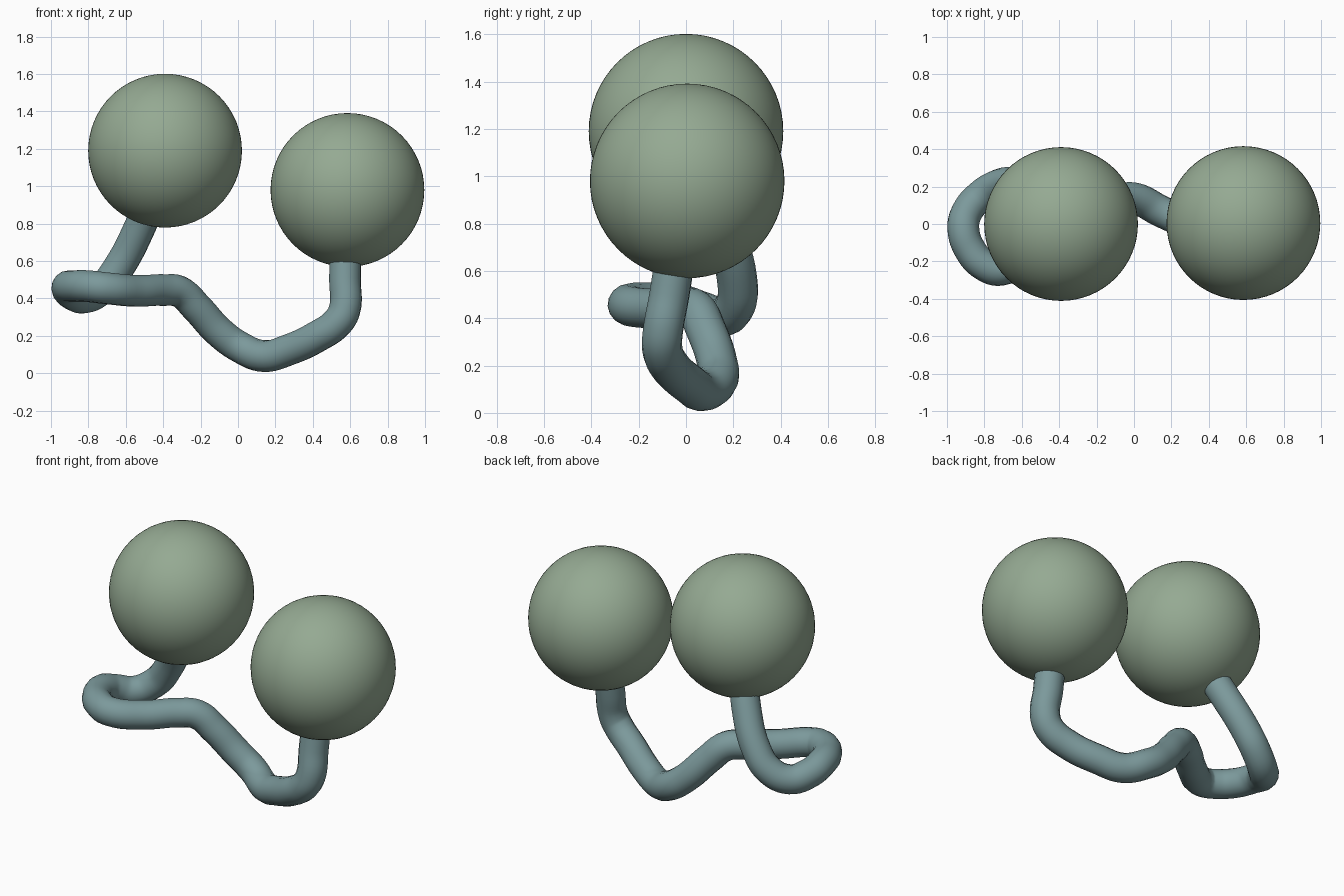
import bpy

if "Cube" in bpy.data.objects:
    bpy.data.objects.remove(bpy.data.objects["Cube"])


def material(name, color):
    mat = bpy.data.materials.new(name)
    mat.diffuse_color = (*color, 1)
    mat.use_nodes = True
    mat.node_tree.nodes["Principled BSDF"].inputs["Base Color"].default_value = mat.diffuse_color
    return mat


ball_mat = material("muted_green", (0.30, 0.40, 0.29))
cord_mat = material("slate_teal", (0.20, 0.32, 0.33))


def ball(name, loc):
    bpy.ops.mesh.primitive_uv_sphere_add(segments=64, ring_count=32, radius=0.411, location=loc)
    ob = bpy.context.object
    ob.name = name
    ob.data.materials.append(ball_mat)
    bpy.ops.object.shade_smooth()


# Two balls
ball("left_ball", (-0.39, 0, 1.19))
ball("right_ball", (0.585, 0.005, 0.98))

# Winding cord joining the undersides of the balls
path = [(-0.47, 0.10, 0.92), (-0.53, 0.16, 0.77), (-0.635, 0.215, 0.57),
        (-0.72, 0.21, 0.46), (-0.82, 0.15, 0.405), (-0.895, 0.06, 0.43),
        (-0.912, -0.03, 0.46), (-0.875, -0.14, 0.465), (-0.80, -0.22, 0.465),
        (-0.71, -0.245, 0.455), (-0.54, -0.14, 0.44), (-0.40, -0.02, 0.445),
        (-0.31, 0.04, 0.435), (-0.22, 0.085, 0.35), (-0.10, 0.13, 0.22),
        (0.01, 0.135, 0.14), (0.14, 0.07, 0.092), (0.27, 0.01, 0.125),
        (0.43, -0.07, 0.20), (0.53, -0.10, 0.27), (0.57, -0.098, 0.34),
        (0.572, -0.07, 0.50), (0.575, -0.04, 0.70)]
curve = bpy.data.curves.new("connecting_cord", "CURVE")
curve.dimensions = "3D"
curve.bevel_depth = 0.085
curve.bevel_resolution = 6
curve.resolution_u = 6
curve.use_fill_caps = True
spline = curve.splines.new("BEZIER")
spline.bezier_points.add(len(path) - 1)
for bp, co in zip(spline.bezier_points, path):
    bp.co = co
    bp.handle_left_type = bp.handle_right_type = "AUTO"
cord = bpy.data.objects.new("connecting_cord", curve)
bpy.context.collection.objects.link(cord)
curve.materials.append(cord_mat)

# Turn the cord into a smooth mesh
bpy.ops.object.select_all(action="DESELECT")
cord.select_set(True)
bpy.context.view_layer.objects.active = cord
bpy.ops.object.convert(target="MESH")
bpy.ops.object.shade_smooth()
